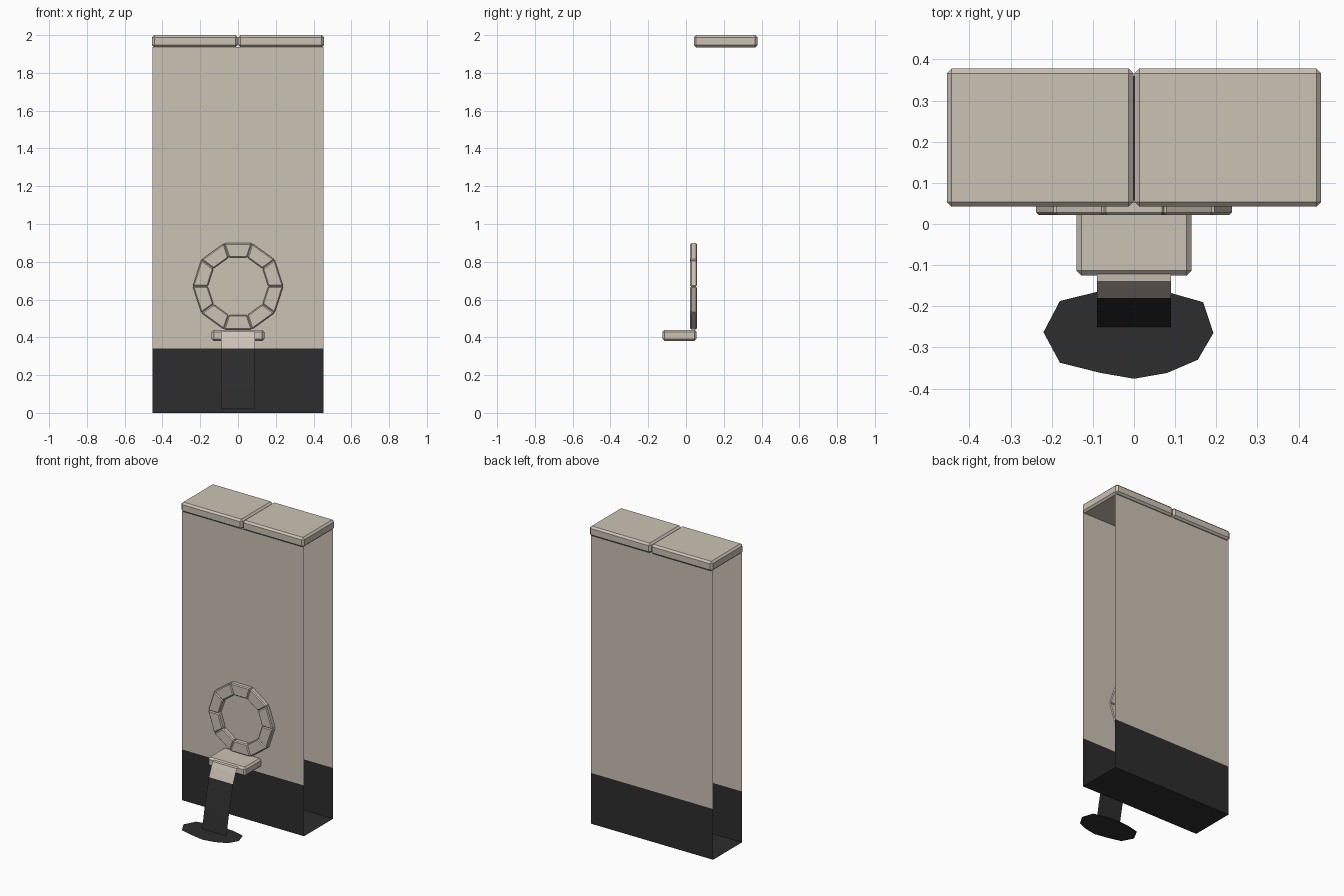
import bpy, bmesh, math

if "Cube" in bpy.data.objects:
    bpy.data.objects.remove(bpy.data.objects["Cube"])

def material(name, rgb):
    m = bpy.data.materials.new(name)
    m.diffuse_color = (*rgb, 1)
    m.use_nodes = True
    m.node_tree.nodes["Principled BSDF"].inputs["Base Color"].default_value = m.diffuse_color
    return m

STONE = material("warm stone", (0.60, 0.54, 0.46))
DARK = material("charcoal", (0.026, 0.026, 0.026))
SPLIT = 0.34  # height where charcoal changes to stone

def finish(name, bm, split=False):
    me = bpy.data.meshes.new(name)
    if split:
        bmesh.ops.bisect_plane(bm, geom=bm.verts[:] + bm.edges[:] + bm.faces[:],
                               plane_co=(0, 0, SPLIT), plane_no=(0, 0, 1))
        for f in bm.faces:
            f.material_index = int(f.calc_center_median().z < SPLIT)
    bm.to_mesh(me)
    bm.free()
    me.materials.append(STONE)
    me.materials.append(DARK)
    ob = bpy.data.objects.new(name, me)
    bpy.context.collection.objects.link(ob)
    return ob

def bevel(ob, width):
    mod = ob.modifiers.new("bevel", "BEVEL")
    mod.width = width
    mod.segments = 1
    return ob

def slab(name, lo, hi, width):
    bm = bmesh.new()
    bmesh.ops.create_cube(bm, size=1)
    for v in bm.verts:
        v.co = [lo[i] if v.co[i] < 0 else hi[i] for i in range(3)]
    return bevel(finish(name, bm), width)

def strip(name, profile, half):
    # sheet swept along x from a (y, z) profile
    bm = bmesh.new()
    rows = [[bm.verts.new((x, y, z)) for x in (-half, half)] for y, z in profile]
    for a, b in zip(rows, rows[1:]):
        bm.faces.new((a[0], a[1], b[1], b[0]))
    return finish(name, bm, split=True)

# wall: front sheet, floor and back sheet, open at both ends
strip("wall", [(0.36, 1.937), (0.36, 0), (0.053, 0), (0.053, 1.937)], 0.453)

# two cap stones on top
slab("cap_left", (-0.455, 0.042, 1.935), (-0.001, 0.378, 2.0), 0.012)
slab("cap_right", (0.001, 0.042, 1.935), (0.455, 0.378, 2.0), 0.012)

# ring of ten bevelled blocks on the front
bm = bmesh.new()
for k in range(10):
    corners = [(r, math.radians(36 * (k + d))) for r, d in
               ((0.16, 0), (0.24, 0), (0.24, 1), (0.16, 1))]
    front, back = ([bm.verts.new((r * math.cos(a), y, 0.67 + r * math.sin(a)))
                    for r, a in corners] for y in (0.022, 0.058))
    bm.faces.new(front)
    bm.faces.new(back[::-1])
    for i in range(4):
        j = (i + 1) % 4
        bm.faces.new((front[j], front[i], back[i], back[j]))
bmesh.ops.recalc_face_normals(bm, faces=bm.faces[:])
bevel(finish("ring_blocks", bm), 0.006)

# spout ledge under the ring
slab("spout_ledge", (-0.14, -0.125, 0.38), (0.14, 0.056, 0.44), 0.012)

# falling sheet of water
strip("water_fall", [(-0.12, 0.432), (-0.14, 0.43), (-0.155, 0.40), (-0.18, 0.34),
                     (-0.205, 0.24), (-0.23, 0.13), (-0.25, 0.02)], 0.09)

# splash pool, a flat irregular polygon
bm = bmesh.new()
pool = [(0, -0.376), (0.08, -0.362), (0.155, -0.33), (0.193, -0.265), (0.168, -0.19),
        (0.08, -0.165), (0, -0.16), (-0.09, -0.165), (-0.18, -0.187), (-0.22, -0.263),
        (-0.18, -0.337), (-0.08, -0.362)]
bm.faces.new([bm.verts.new((x, y, 0.02)) for x, y in pool])
finish("splash_pool", bm, split=True)
